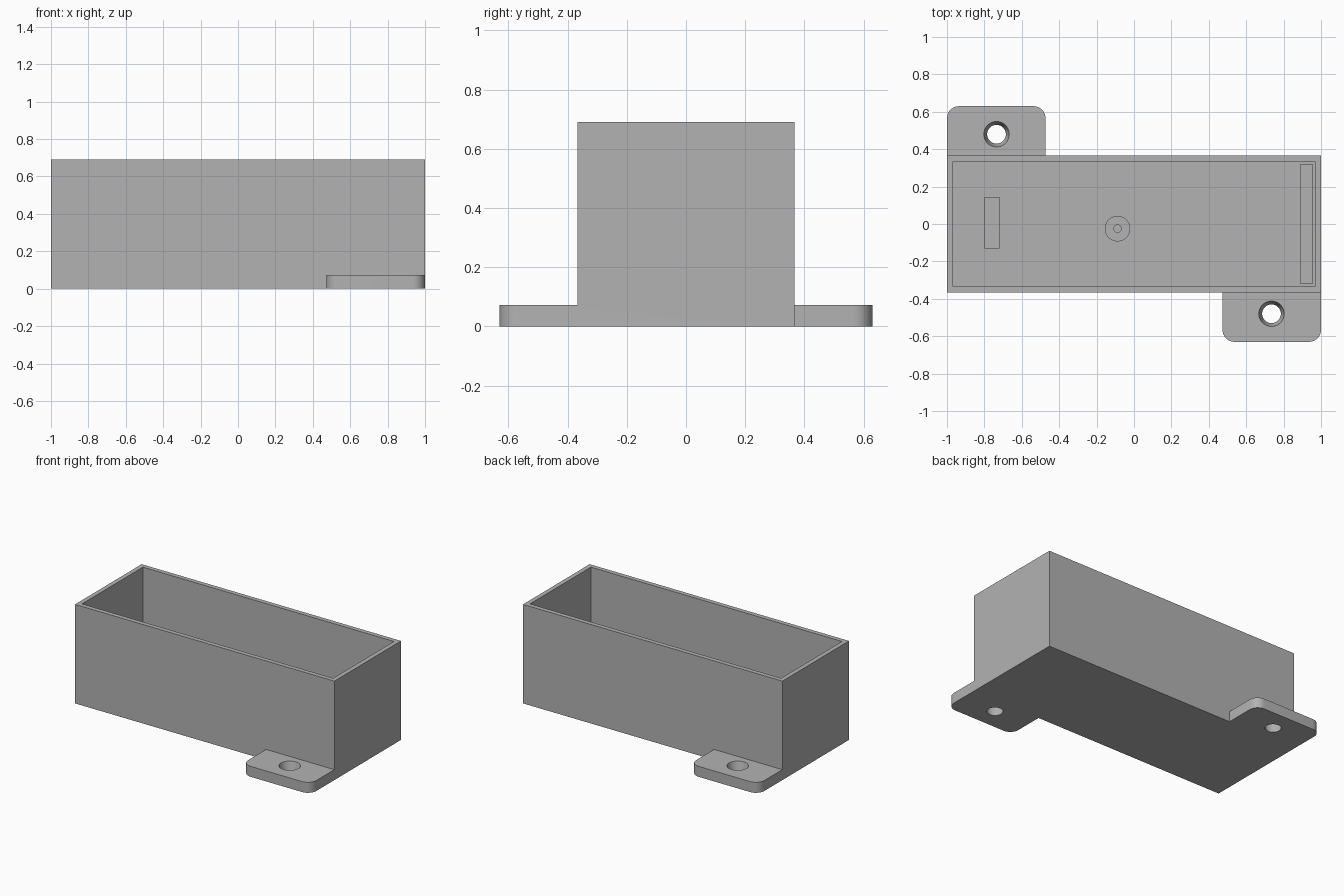
import bpy
import bmesh
from mathutils import Vector

if "Cube" in bpy.data.objects:
    bpy.data.objects.remove(bpy.data.objects["Cube"])

HALF_Y, HEIGHT, WALL = 0.367, 0.69, 0.045
FLOOR = TAB_H = 0.073

grey = bpy.data.materials.new("plain grey")
grey.use_nodes = True
colour = (0.45, 0.45, 0.45, 1)
grey.diffuse_color = colour
grey.node_tree.nodes["Principled BSDF"].inputs["Base Color"].default_value = colour


def finish(name, bm):
    """Turn a bmesh into a named grey object."""
    bmesh.ops.recalc_face_normals(bm, faces=bm.faces)
    mesh = bpy.data.meshes.new(name)
    bm.to_mesh(mesh)
    bm.free()
    mesh.materials.append(grey)
    obj = bpy.data.objects.new(name, mesh)
    bpy.context.collection.objects.link(obj)
    return obj


def box_mesh(low, high):
    low, high = Vector(low), Vector(high)
    bm = bmesh.new()
    bmesh.ops.create_cube(bm, size=1)
    for v in bm.verts:
        v.co = (low + high) / 2 + v.co * (high - low)
    return bm


def cone(name, x, y, low, high, r_low, r_high):
    bm = bmesh.new()
    bmesh.ops.create_cone(bm, cap_ends=True, segments=48, radius1=r_low,
                          radius2=r_high, depth=high - low)
    bmesh.ops.translate(bm, vec=(x, y, (low + high) / 2), verts=bm.verts)
    return finish(name, bm)


def activate(obj):
    bpy.ops.object.select_all(action='DESELECT')
    obj.select_set(True)
    bpy.context.view_layer.objects.active = obj


def combine(target, tool, operation):
    """Apply a boolean and discard the tool."""
    mod = target.modifiers.new("combine", 'BOOLEAN')
    mod.operation, mod.object, mod.solver = operation, tool, 'EXACT'
    activate(target)
    bpy.ops.object.modifier_apply(modifier=mod.name)
    bpy.data.objects.remove(tool)


def smooth(obj):
    activate(obj)
    bpy.ops.object.shade_smooth_by_angle(angle=0.6)


# Open housing: block with the top inset and sunk to the floor
bm = box_mesh((-1, -HALF_Y, 0), (1, HALF_Y, HEIGHT))
bm.normal_update()
top = max(bm.faces, key=lambda f: f.calc_center_median().z)
bmesh.ops.inset_region(bm, faces=[top], thickness=WALL)
sunk = bmesh.ops.extrude_discrete_faces(bm, faces=[top])["faces"][0]
bmesh.ops.translate(bm, vec=(0, 0, FLOOR - HEIGHT), verts=sunk.verts)
housing = finish("housing", bm)

# Mounting tabs at opposite corners, rounded outside, tapered screw holes
for side in (1, -1):
    xs = sorted((side, side * 0.473))
    ys = sorted((-side * 0.63, -side * (HALF_Y - 0.02)))
    bm = box_mesh((xs[0], ys[0], 0), (xs[1], ys[1], TAB_H))
    corners = [e for e in bm.edges
               if all(abs(v.co.y) > 0.6 for v in e.verts)
               and abs(e.verts[0].co.z - e.verts[1].co.z) > 0.01]
    bmesh.ops.bevel(bm, geom=corners, offset=0.065, segments=10,
                    profile=0.5, affect='EDGES')
    tab = finish("mounting_tab", bm)
    # The cutter overshoots both faces along the same taper
    hole = cone("screw_hole", side * 0.735, -side * 0.48,
                -TAB_H, 2 * TAB_H, 0.032, 0.086)
    combine(tab, hole, 'DIFFERENCE')
    combine(housing, tab, 'UNION')

# Merge coplanar faces left by the joins
bm = bmesh.new()
bm.from_mesh(housing.data)
bmesh.ops.remove_doubles(bm, verts=bm.verts, dist=0.0001)
bmesh.ops.dissolve_limit(bm, angle_limit=0.01, verts=bm.verts, edges=bm.edges)
bm.to_mesh(housing.data)
bm.free()
smooth(housing)

# Interior: end ledge, support block and hollow screw post on the floor
finish("end_ledge", box_mesh((0.89, WALL - HALF_Y, FLOOR),
                             (1 - WALL, HALF_Y - WALL, 0.2)))
finish("support_block", box_mesh((-0.8, -0.13, FLOOR), (-0.72, 0.144, 0.2)))
post = cone("screw_post", -0.088, -0.025, FLOOR, 0.2, 0.068, 0.068)
bore = cone("post_bore", -0.088, -0.025, FLOOR + 0.01, 0.3, 0.02, 0.02)
combine(post, bore, 'DIFFERENCE')
smooth(post)
